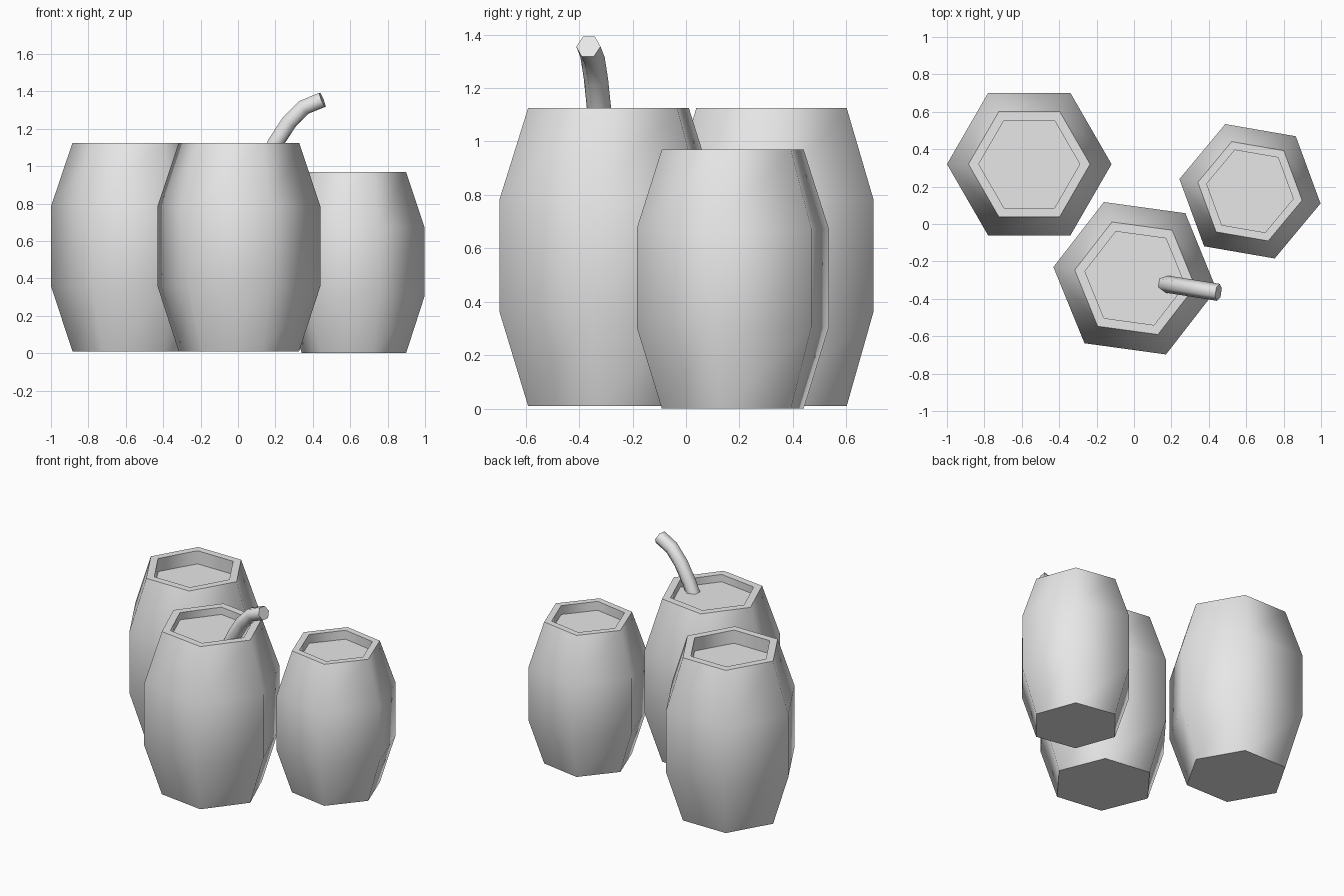
import bpy, bmesh, math
from mathutils import Vector

cube = bpy.data.objects.get("Cube")
if cube:
    bpy.data.objects.remove(cube, do_unlink=True)

SIDES = 6

grey = bpy.data.materials.new("light_grey")
grey.use_nodes = True
colour = (0.8, 0.8, 0.8, 1)
grey.diffuse_color = colour
grey.node_tree.nodes["Principled BSDF"].inputs["Base Color"].default_value = colour


def skin_rings(name, rings, angle):
    """Join six-sided rings into a closed, smooth-sided solid."""
    bm = bmesh.new()
    loops = [[bm.verts.new(p) for p in ring] for ring in rings]
    for low, high in zip(loops, loops[1:]):
        for i in range(SIDES):
            j = (i + 1) % SIDES
            bm.faces.new((low[i], low[j], high[j], high[i]))
    bm.faces.new(loops[0][::-1])
    bm.faces.new(loops[-1])
    bmesh.ops.recalc_face_normals(bm, faces=bm.faces)
    mesh = bpy.data.meshes.new(name)
    bm.to_mesh(mesh)
    bm.free()
    mesh.materials.append(grey)
    obj = bpy.data.objects.new(name, mesh)
    bpy.context.collection.objects.link(obj)
    bpy.ops.object.select_all(action='DESELECT')
    obj.select_set(True)
    bpy.context.view_layer.objects.active = obj
    bpy.ops.object.shade_smooth_by_angle(angle=math.radians(angle))
    return obj


def barrel(name, x, y, base, turn, size, depth):
    # Barrel outline, over the rim and down to the recessed top
    profile = [(0.325, 0), (0.44, 0.35), (0.44, 0.775), (0.325, 1.115),
               (0.27, 1.115), (0.27, 1.115 - depth)]
    rings = []
    for r, z in profile:
        ring = []
        for i in range(SIDES):
            a = math.tau * i / SIDES + math.radians(turn)
            ring.append((x + size * r * math.cos(a), y + size * r * math.sin(a),
                         base + size * z))
        rings.append(ring)
    return skin_rings(name, rings, 65)


def straw(name, origin, turn, radius, path):
    # Six-sided tube swept along a bent path in a turned upright plane
    a = math.radians(turn)
    out = Vector((math.cos(a), math.sin(a), 0))
    side = Vector((-math.sin(a), math.cos(a), 0))
    up = Vector((0, 0, 1))
    pts = [Vector(origin) + out * d + up * z for d, z in path]
    rings = []
    for k, p in enumerate(pts):
        along = (pts[min(k + 1, len(pts) - 1)] - pts[max(k - 1, 0)]).normalized()
        across = side.cross(along)
        rings.append([p + radius * (side * math.cos(math.tau * i / SIDES)
                                    + across * math.sin(math.tau * i / SIDES))
                      for i in range(SIDES)])
    return skin_rings(name, rings, 65)


barrel("back_barrel", -0.56, 0.32, 0.01, 0, 1, 0.09)
barrel("front_barrel", 0.005, -0.29, 0.01, -7.8, 1, 0.05)
barrel("small_barrel", 0.62, 0.175, 0, -9.8, 0.87, 0.07)
straw("bent_straw", (0.165, -0.32, 0), -9, 0.046,
      [(0, 1.05), (0.04, 1.13), (0.11, 1.235), (0.19, 1.315), (0.29, 1.355)])
